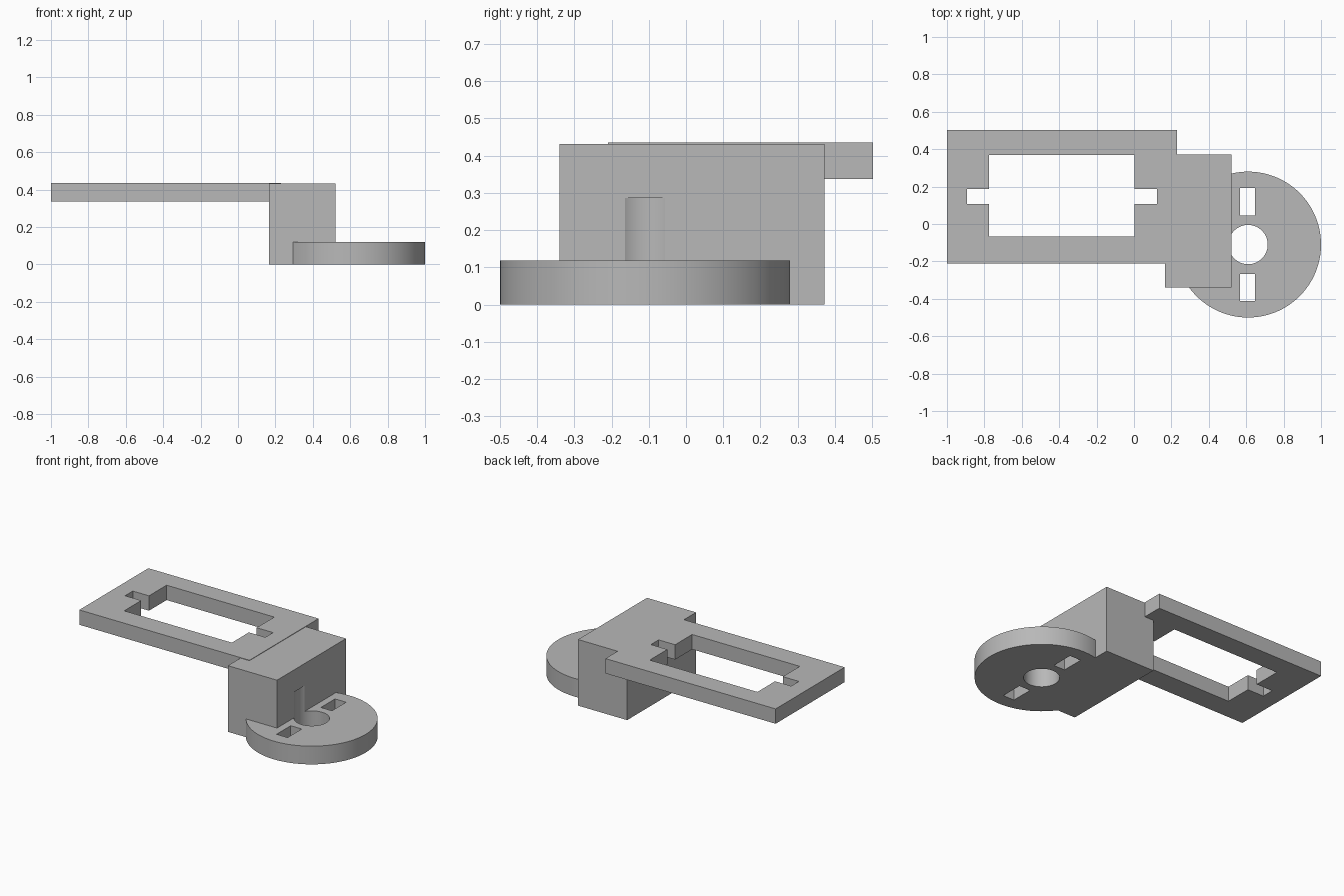
import bpy
import bmesh
import math

cube = bpy.data.objects.get("Cube")
if cube:
    bpy.data.objects.remove(cube, do_unlink=True)

# Single grey material
grey = bpy.data.materials.new("plain grey")
grey.use_nodes = True
colour = (0.48, 0.48, 0.48, 1)
grey.diffuse_color = colour
grey.node_tree.nodes["Principled BSDF"].inputs["Base Color"].default_value = colour


def make_prism(name, outline, z0, z1):
    """Extrude a counter-clockwise outline from z0 up to z1."""
    bm = bmesh.new()
    base = bm.faces.new([bm.verts.new((x, y, z0)) for x, y in outline])
    top = bmesh.ops.extrude_face_region(bm, geom=[base])["geom"]
    verts = [v for v in top if isinstance(v, bmesh.types.BMVert)]
    bmesh.ops.translate(bm, verts=verts, vec=(0, 0, z1 - z0))
    bmesh.ops.recalc_face_normals(bm, faces=bm.faces)
    mesh = bpy.data.meshes.new(name)
    bm.to_mesh(mesh)
    bm.free()
    mesh.materials.append(grey)
    obj = bpy.data.objects.new(name, mesh)
    bpy.context.collection.objects.link(obj)
    return obj


def rect(x0, x1, y0, y1):
    return [(x0, y0), (x1, y0), (x1, y1), (x0, y1)]


def circle(cx, cy, r, n):
    return [(cx + r * math.cos(math.tau * i / n), cy + r * math.sin(math.tau * i / n))
            for i in range(n)]


def combine(target, tool, operation):
    """Apply a boolean and remove the helper."""
    mod = target.modifiers.new(operation.lower(), 'BOOLEAN')
    mod.operation = operation
    mod.solver = 'EXACT'
    mod.object = tool
    tool.hide_render = True
    bpy.context.view_layer.objects.active = target
    bpy.ops.object.modifier_apply(modifier=mod.name)
    bpy.data.objects.remove(tool, do_unlink=True)


# Connecting block, frame plate and round horn mount
cx, cy = 0.61, -0.11
bracket = make_prism("servo_bracket", rect(0.165, 0.52, -0.34, 0.372), 0, 0.432)
plate = make_prism("frame_plate", rect(-1, 0.23, -0.21, 0.503), 0.338, 0.435)
disc = make_prism("round_mount", circle(cx, cy, 0.39, 128), 0, 0.119)
combine(bracket, plate, 'UNION')
combine(bracket, disc, 'UNION')

# Window in the plate with a cable notch at each end
window = make_prism("window_cutter", [
    (-0.775, -0.068), (0.003, -0.068), (0.003, 0.108), (0.122, 0.108),
    (0.122, 0.188), (0.003, 0.188), (0.003, 0.37), (-0.775, 0.37),
    (-0.775, 0.188), (-0.892, 0.188), (-0.892, 0.108), (-0.775, 0.108)], 0.2, 0.6)
combine(bracket, window, 'DIFFERENCE')

# Central bore, which also relieves the side of the block
bore = make_prism("bore_cutter", circle(cx, cy, 0.105, 64), -0.1, 0.287)
combine(bracket, bore, 'DIFFERENCE')

# Slots on either side of the bore
for side in (-1, 1):
    y = cy + side * 0.229
    slot = make_prism("slot_cutter", rect(0.567, 0.647, y - 0.073, y + 0.073), -0.1, 0.2)
    combine(bracket, slot, 'DIFFERENCE')

# Smooth curved walls, sharp corners
bpy.ops.object.select_all(action='DESELECT')
bracket.select_set(True)
bpy.context.view_layer.objects.active = bracket
bpy.ops.object.shade_smooth_by_angle(angle=math.radians(30))
